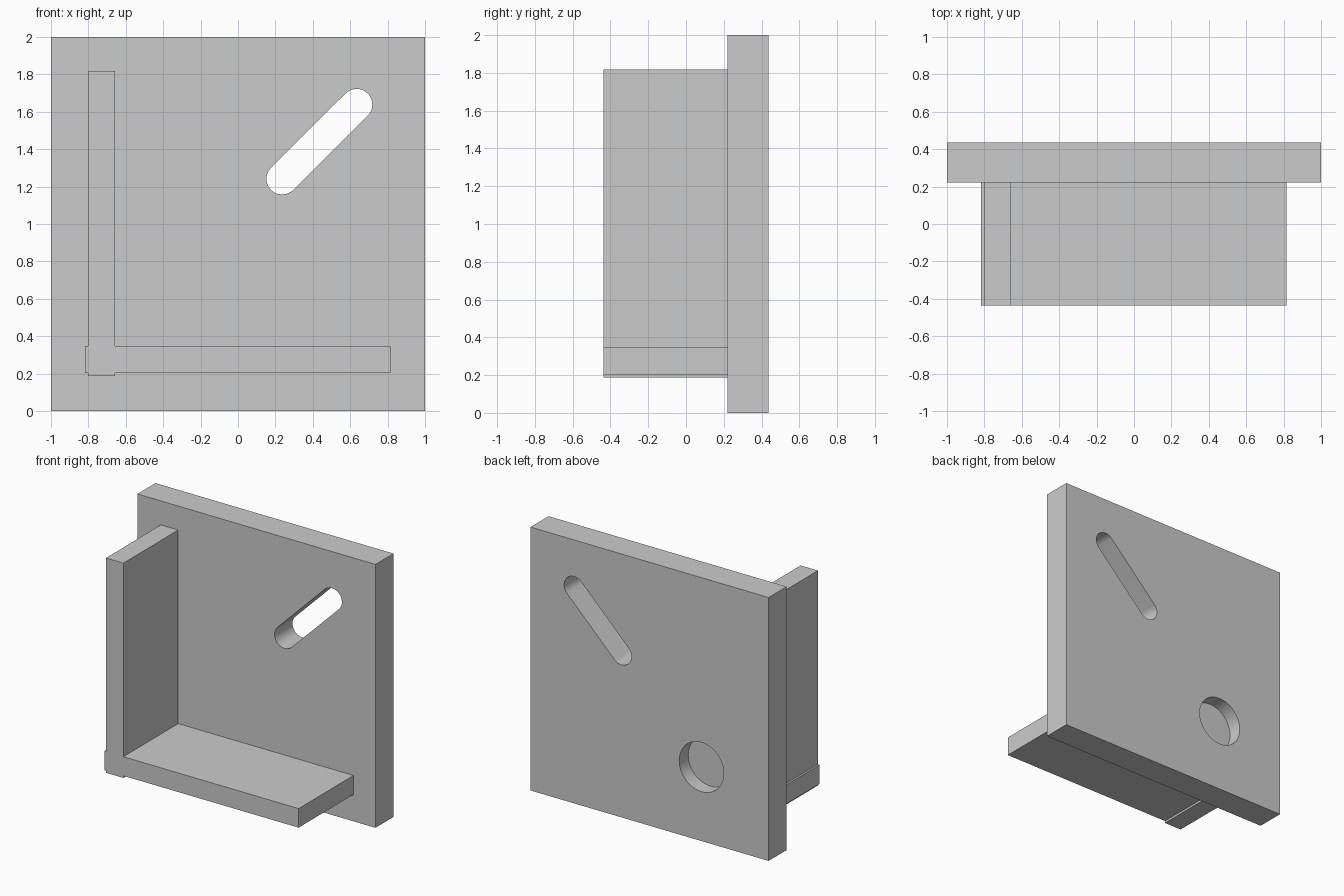
import bpy, bmesh
from math import pi, cos, sin, atan2

if "Cube" in bpy.data.objects:
    bpy.data.objects.remove(bpy.data.objects["Cube"])

BACK, FACE, FRONT = 0.437, 0.221, -0.437


def finish(name, bm):
    bmesh.ops.remove_doubles(bm, verts=bm.verts, dist=1e-5)
    bmesh.ops.recalc_face_normals(bm, faces=bm.faces)
    mesh = bpy.data.meshes.new(name)
    bm.to_mesh(mesh)
    bm.free()
    ob = bpy.data.objects.new(name, mesh)
    bpy.context.collection.objects.link(ob)
    return ob


def prism(name, profile, y0, y1):
    """Extrude an (x, z) outline from y0 to y1."""
    bm = bmesh.new()
    face = bm.faces.new([bm.verts.new((x, y0, z)) for x, z in profile])
    ext = bmesh.ops.extrude_face_region(bm, geom=[face])
    verts = [g for g in ext["geom"] if isinstance(g, bmesh.types.BMVert)]
    bmesh.ops.translate(bm, verts=verts, vec=(0, y1 - y0, 0))
    return finish(name, bm)


def box(name, x0, x1, y0, y1, z0, z1):
    return prism(name, [(x0, z0), (x1, z0), (x1, z1), (x0, z1)], y0, y1)


def stadium(p, q, r, n=32):
    """Rounded slot outline from p to q; a circle when p equals q."""
    a = atan2(q[1] - p[1], q[0] - p[0])
    pts = []
    for c, start in ((q, a - pi / 2), (p, a + pi / 2)):
        count = n if p == q else n + 1
        pts += [(c[0] + r * cos(start + pi * i / n),
                 c[1] + r * sin(start + pi * i / n)) for i in range(count)]
    return pts


# Back plate with a diagonal through slot and a blind round pocket in its back
plate = box("back_plate", -1, 1, FACE, BACK, 0, 2)
cutters = [
    prism("slot_cutter", stadium((0.236, 1.242), (0.634, 1.638), 0.084), 0.1, 0.6),
    prism("pocket_cutter", stadium((-0.436, 0.562), (-0.436, 0.562), 0.187), BACK - 0.108, 0.6),
]
bpy.context.view_layer.objects.active = plate
plate.select_set(True)
for cutter in cutters:
    cutter.hide_render = True
    mod = plate.modifiers.new("cut", 'BOOLEAN')
    mod.operation, mod.solver, mod.object = 'DIFFERENCE', 'EXACT', cutter
    bpy.ops.object.modifier_apply(modifier=mod.name)
    bpy.data.objects.remove(cutter)
bpy.ops.object.shade_smooth_by_angle()

# Upright wall and lower shelf crossing at the corner
box("upright_wall", -0.803, -0.657, FRONT, FACE, 0.187, 1.818)
box("lower_shelf", -0.817, 0.815, FRONT, FACE, 0.203, 0.348)
